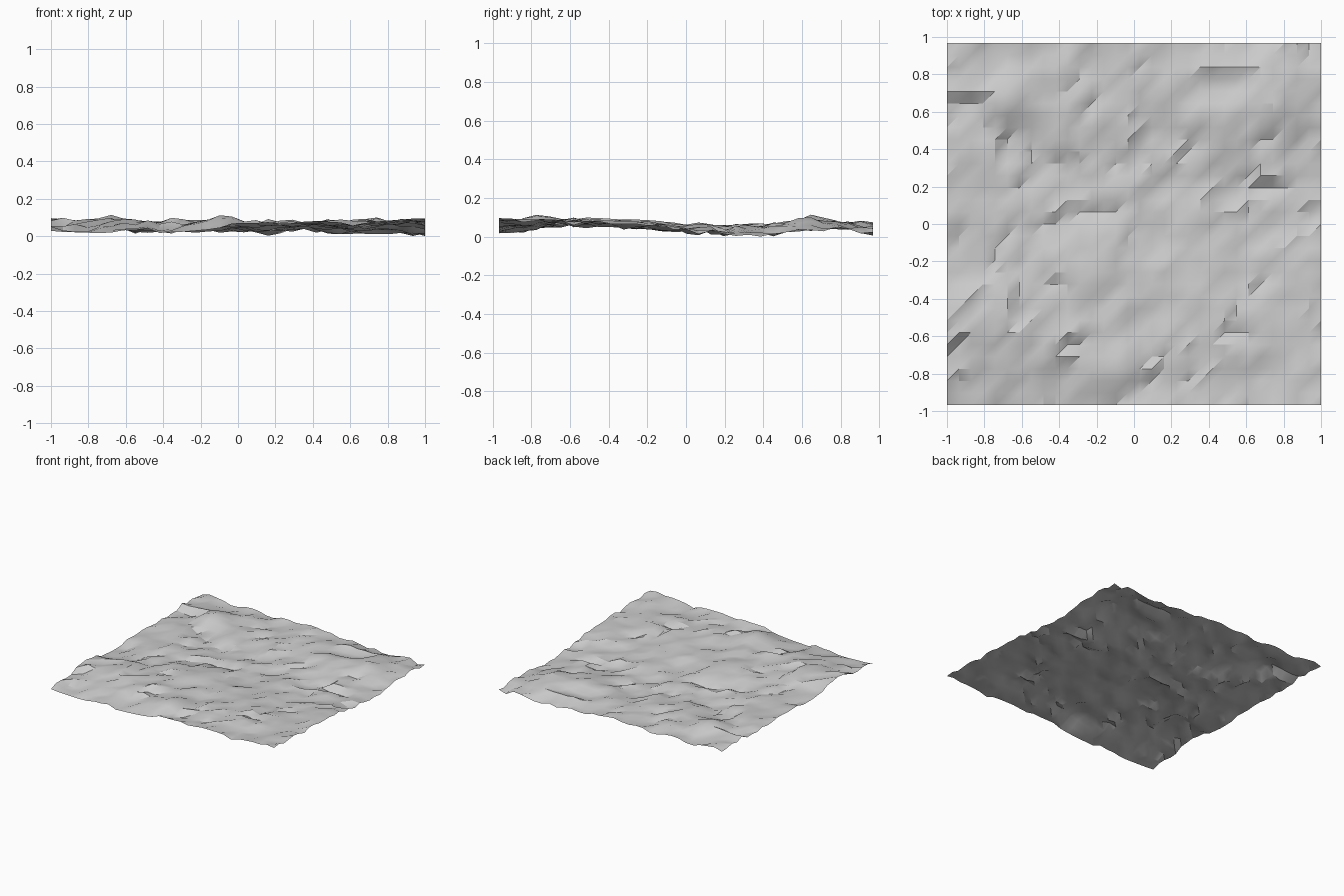
import bpy
import bmesh
import math
import random
from mathutils import Vector, noise

cube = bpy.data.objects.get("Cube")
if cube:
    bpy.data.objects.remove(cube, do_unlink=True)

random.seed(4)
COLUMNS, ROWS = 31, 30
CELL = 2 / COLUMNS
HALF_X, HALF_Y = 1.0, ROWS * CELL / 2


def lerp_profile(points, t):
    """Height at t along a polyline of (position, height) points."""
    for (a, ha), (b, hb) in zip(points, points[1:]):
        if t <= b:
            return ha + (hb - ha) * max(0, (t - a) / (b - a))
    return points[-1][1]


# Lowest and highest ground along the depth, and lowest across the width
LOW = [(-1, .02), (-.8, .03), (-.6, .055), (-.4, .05), (-.2, .04), (0, .02),
       (.2, .01), (.4, .006), (.64, .02), (.8, .03), (1, .005)]
HIGH = [(-1, .11), (-.78, .115), (-.6, .11), (-.4, .105), (-.2, .095), (0, .085),
        (.2, .078), (.4, .09), (.64, .11), (.8, .105), (1, .09)]
LOW_ACROSS = [(-1, .035), (-.85, .03), (-.6, .022), (-.4, .028), (-.2, .012), (0, 0), (1, 0)]

# Heights of the front and left borders
FRONT_EDGE = [(-1, .045), (-.93, .02), (-.8, .035), (-.6, .025), (-.4, .033),
              (-.2, .05), (0, .07), (.3, .09), (.6, .07), (.8, .09), (1, .11)]
LEFT_EDGE = [(-1, .11), (-.6, .08), (-.2, .08), (0, .04), (.3, .02),
             (.45, .015), (.6, .04), (.8, .05), (1, .04)]

# Ledges: centre x, centre y, half length
FRONT_LEDGES = [(-.9, .68, .1), (-.22, .1, .14), (-.43, .03, .05), (.73, .22, .06),
                (-.9, -.61, .05), (.2, -.81, .1), (-.9, -.81, .05), (.88, .1, .06),
                (-.3, -.61, .05), (.6, -.55, .05), (-.4, .36, .05), (.48, .81, .04)]
SIDE_LEDGES = [(-.71, .47, .13), (-.58, .34, .05), (-.65, -.4, .1), (-.45, -.87, .1),
               (0, .46, .05), (-.06, -.14, .05), (0, -.51, .06), (.52, -.45, .05),
               (.9, .94, .03)]

# Two highest knolls
KNOLLS = [(-.68, .65), (-.08, -.77)]


def ledge(across, along, half):
    """Raised on one side of a short line, sunken on the other, fading away."""
    fade = math.exp(-max(0, abs(along) - half) / .04)
    return math.copysign(.022, across) * math.exp(-abs(across) / .09) * fade


def ground_height(x, y):
    low = max(lerp_profile(LOW, y), lerp_profile(LOW_ACROSS, x))
    high = lerp_profile(HIGH, y)
    p = Vector((x, y, .37))
    bumps = .5 + .4 * noise.noise(p * 2.6) + .36 * noise.noise(p * 6.3)
    z = low + (high - low) * bumps
    # Ease into the known borders
    for distance, edge in ((y + HALF_Y, lerp_profile(FRONT_EDGE, x)),
                           (HALF_X - x, lerp_profile(LEFT_EDGE, y))):
        z += (edge - z) * .95 * max(0, 1 - distance / .25)
    for cx, cy, half in FRONT_LEDGES:
        z += ledge(y - cy, x - cx, half)
    for cx, cy, half in SIDE_LEDGES:
        z += ledge(cx - x, y - cy, half)
    # Fine roughness
    z += random.uniform(-.013, .013)
    z = min(high, max(low, z))
    for cx, cy in KNOLLS:
        lift = math.exp(-((x - cx) ** 2 + (y - cy) ** 2) / .012)
        z += (.13 - z) * .9 * lift
    return z


# Ground sheet of evenly split square cells
bm = bmesh.new()
grid = [[bm.verts.new((x, y, ground_height(x, y)))
         for x in (i * CELL - HALF_X for i in range(COLUMNS + 1))]
        for y in (j * CELL - HALF_Y for j in range(ROWS + 1))]
for near, far in zip(grid, grid[1:]):
    for i in range(COLUMNS):
        bm.faces.new((near[i], near[i + 1], far[i + 1]))
        bm.faces.new((near[i], far[i + 1], far[i]))
base = min(v.co.z for v in bm.verts)
for v in bm.verts:
    v.co.z -= base
mesh = bpy.data.meshes.new("rough_ground")
bm.to_mesh(mesh)
bm.free()
ground = bpy.data.objects.new("rough_ground", mesh)
bpy.context.collection.objects.link(ground)

# Plain grey surface
grey = bpy.data.materials.new("light_grey")
grey.use_nodes = True
grey.diffuse_color = (.6, .6, .6, 1)
grey.node_tree.nodes["Principled BSDF"].inputs["Base Color"].default_value = (.6, .6, .6, 1)
mesh.materials.append(grey)

bpy.ops.object.select_all(action="DESELECT")
ground.select_set(True)
bpy.context.view_layer.objects.active = ground
bpy.ops.object.shade_smooth_by_angle(angle=math.radians(30))
